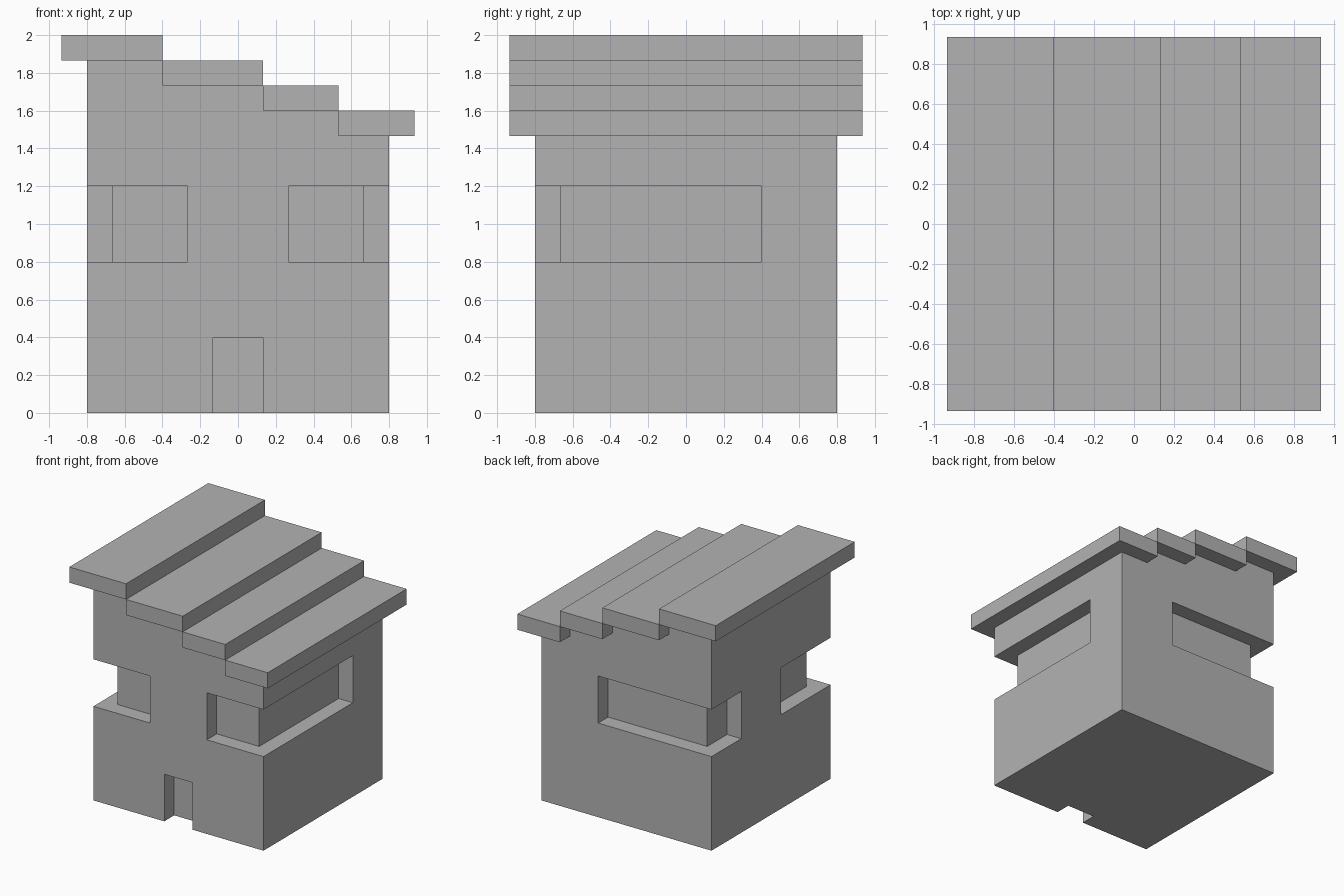
import bpy
import bmesh
from mathutils import Vector

cube = bpy.data.objects.get("Cube")
if cube:
    bpy.data.objects.remove(cube, do_unlink=True)

U = 2 / 15          # building module
WALL = 6 * U        # half width of the walls
EAVE = 7 * U        # half width of the roof

stone = bpy.data.materials.new("plain grey")
stone.use_nodes = True
stone.diffuse_color = (0.45, 0.45, 0.45, 1)
stone.node_tree.nodes["Principled BSDF"].inputs["Base Color"].default_value = (0.45, 0.45, 0.45, 1)


def prism(name, outline, place, push):
    """Extrude an outline; place maps its 2D points into space."""
    bm = bmesh.new()
    face = bm.faces.new([bm.verts.new(place(a, b)) for a, b in outline])
    ext = bmesh.ops.extrude_face_region(bm, geom=[face])
    moved = [v for v in ext["geom"] if isinstance(v, bmesh.types.BMVert)]
    bmesh.ops.translate(bm, verts=moved, vec=Vector(push))
    bmesh.ops.recalc_face_normals(bm, faces=bm.faces)
    mesh = bpy.data.meshes.new(name)
    bm.to_mesh(mesh)
    bm.free()
    mesh.materials.append(stone)
    obj = bpy.data.objects.new(name, mesh)
    bpy.context.collection.objects.link(obj)
    return obj


def rect(a0, a1, b0, b1):
    return [(a0, b0), (a1, b0), (a1, b1), (a0, b1)]


# Roof slabs, stepping down one module each towards +x
edges = [-EAVE, -3 * U, U, 4 * U, EAVE]
tops = [15 * U - i * U for i in range(4)]
for i, top in enumerate(tops):
    prism(f"roof_slab_{i + 1}", rect(edges[i], edges[i + 1], top - U, top),
          lambda a, b: (a, -EAVE, b), (0, 2 * EAVE, 0))

# Walls with a stepped gable fitting under the slabs
gable = [(WALL, 0), (-WALL, 0)]
wall_edges = [-WALL] + edges[1:4] + [WALL]
for i, top in enumerate(tops):
    gable += [(wall_edges[i], top - U), (wall_edges[i + 1], top - U)]
walls = prism("walls", gable, lambda a, b: (a, -WALL, b), (0, 2 * WALL, 0))


# Corner windows: L-shaped recesses one module deep
def corner_window(name, sx, sy, end_x, end_y):
    out, back = WALL + U, WALL - U
    outline = [(sx * out, sy * out), (end_x, sy * out), (end_x, sy * back),
               (sx * back, sy * back), (sx * back, end_y), (sx * out, end_y)]
    return prism(name, outline, lambda a, b: (a, b, 6 * U), (0, 0, 3 * U))


cutters = [
    corner_window("front_left_window_cutter", 1, -1, 2 * U, 3 * U),
    corner_window("front_right_window_cutter", -1, -1, -2 * U, -U),
    corner_window("back_right_window_cutter", -1, 1, 2 * U, 3 * U),
    # Doorway recess
    prism("doorway_cutter", rect(-U, U, -U, 3 * U),
          lambda a, b: (a, -WALL - U, b), (0, 2 * U, 0)),
]
for cutter in cutters:
    cutter.hide_render = True
    cutter.hide_set(True)
    cut = walls.modifiers.new(cutter.name, "BOOLEAN")
    cut.operation = "DIFFERENCE"
    cut.solver = "EXACT"
    cut.object = cutter
